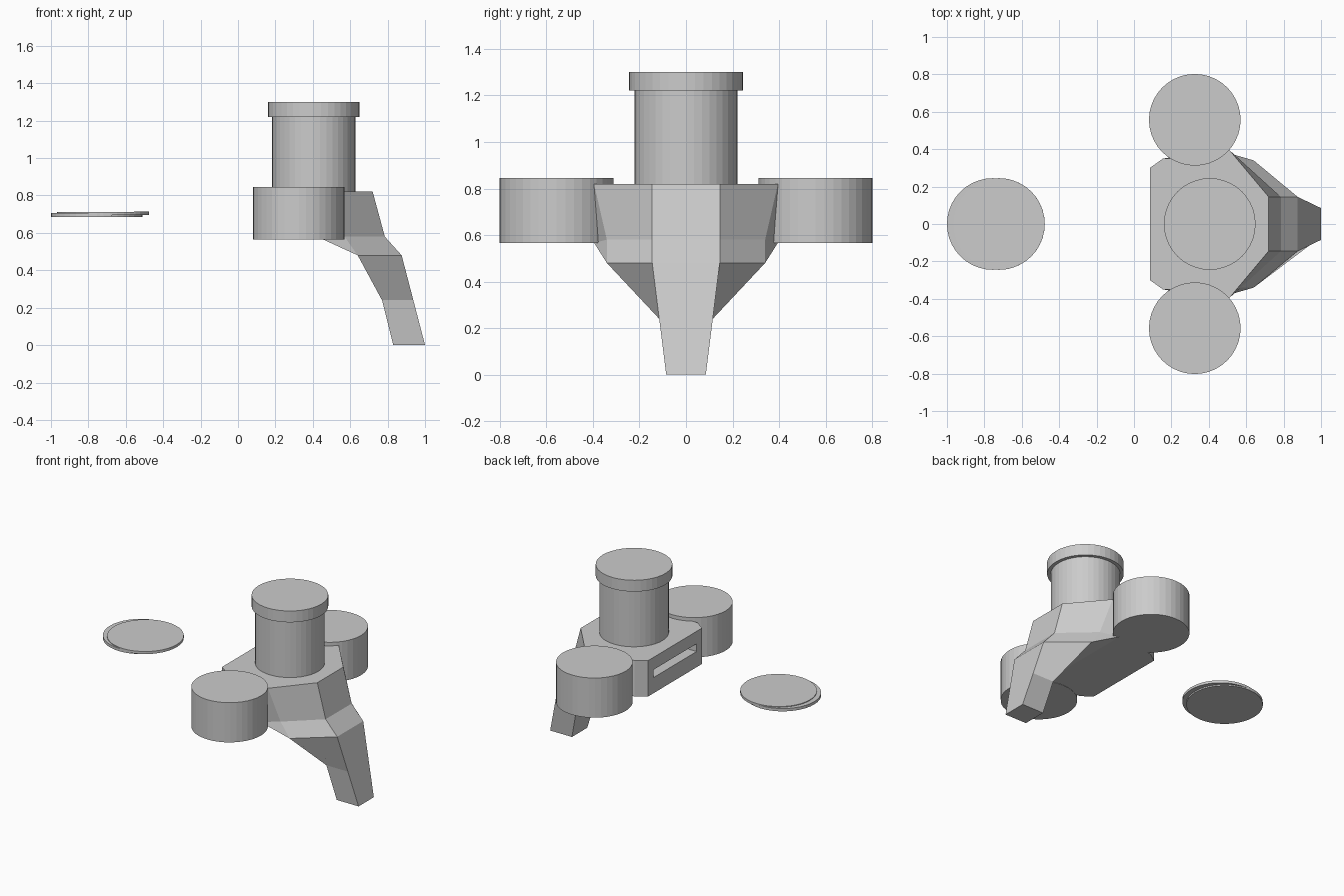
import bpy, bmesh
from mathutils import Matrix

if "Cube" in bpy.data.objects:
    bpy.data.objects.remove(bpy.data.objects["Cube"])


def make_object(name, bm):
    bmesh.ops.recalc_face_normals(bm, faces=bm.faces)
    mesh = bpy.data.meshes.new(name)
    bm.to_mesh(mesh)
    bm.free()
    ob = bpy.data.objects.new(name, mesh)
    bpy.context.collection.objects.link(ob)
    return ob


def cylinder(name, x, y, z0, z1, r, sides=40, tilt=0.0):
    bm = bmesh.new()
    bmesh.ops.create_cone(bm, cap_ends=True, segments=sides, radius1=r, radius2=r, depth=z1 - z0)
    ob = make_object(name, bm)
    ob.location = (x, y, (z0 + z1) / 2)
    ob.rotation_euler.y = tilt
    return ob


# Body and leg: one half as named corners, mirrored across y = 0
corners = {
    "a": (.085, .30, .82), "b": (.155, .35, .82), "c": (.45, .35, .82), "d": (.51, .395, .82),
    "e": (.72, .145, .82), "f": (.785, .145, .58), "g": (.57, .34, .58), "h": (.45, .395, .567),
    "i": (.64, .34, .48), "j": (.875, .145, .48), "k": (.9375, .115, .24), "l": (.77, .115, .24),
    "m": (1.0, .085, 0), "n": (.83, .085, 0), "o": (.155, .35, .567), "p": (.085, .30, .567),
}
side_faces = ["abop", "bcho", "cdh", "dgh", "defg", "fjig", "gih", "jkli", "kmnl"]
# strips that run straight across from one half to the other
cross_faces = ["abcde", "ef", "fj", "jk", "km", "mn", "nl", "li", "ih", "hop", "pa"]

bm = bmesh.new()
L = {n: bm.verts.new(c) for n, c in corners.items()}
R = {n: bm.verts.new((c[0], -c[1], c[2])) for n, c in corners.items()}
for f in side_faces:
    bm.faces.new([L[n] for n in f])
    bm.faces.new([R[n] for n in reversed(f)])
for f in cross_faces:
    bm.faces.new([L[n] for n in f] + [R[n] for n in reversed(f)])
body = make_object("body_with_leg", bm)

# Slot in the back wall
bm = bmesh.new()
bmesh.ops.create_cube(bm, size=1, matrix=Matrix.Translation((.17, 0, .705)) @ Matrix.Diagonal((.3, .48, .055, 1)))
cutter = make_object("slot_cutter", bm)
cutter.hide_render = True
cutter.hide_viewport = True
mod = body.modifiers.new("slot", "BOOLEAN")
mod.operation = "DIFFERENCE"
mod.solver = "EXACT"
mod.object = cutter

# Neck and cap
cylinder("neck", .405, 0, .81, 1.23, .222)
cylinder("cap", .405, 0, 1.22, 1.3, .245)

# Side drums
for side, y in (("left", .557), ("right", -.557)):
    cylinder(side + "_drum", .325, y, .565, .845, .245)

# Separate tray: two thin offset discs
cylinder("lower_disc", -.755, 0, .686, .706, .245)
cylinder("upper_disc", -.722, 0, .694, .712, .245, tilt=-.006)
